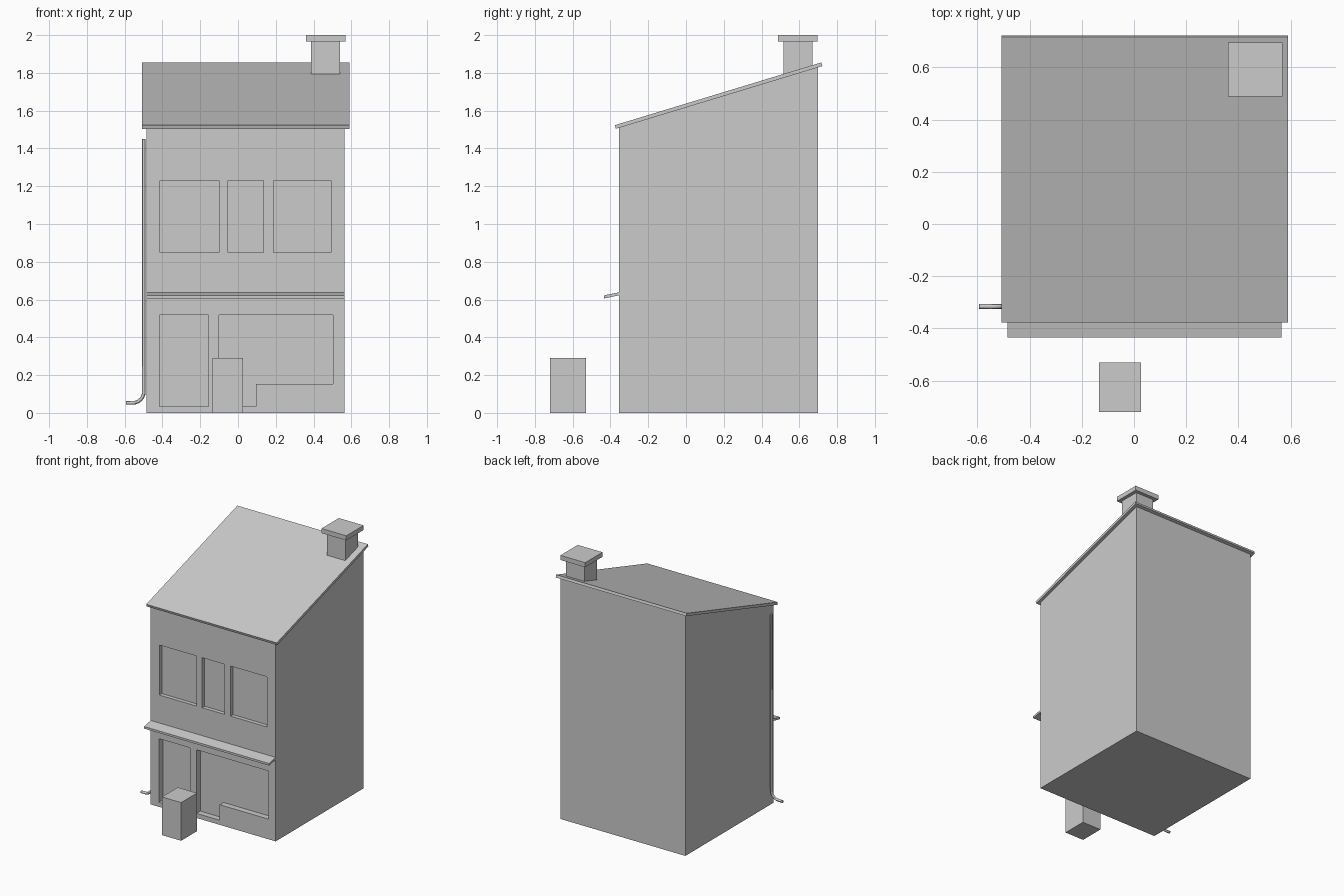
import bpy, bmesh, math
from mathutils import Vector

if "Cube" in bpy.data.objects:
    bpy.data.objects.remove(bpy.data.objects["Cube"])


def finish(name, bm):
    bmesh.ops.recalc_face_normals(bm, faces=bm.faces)
    me = bpy.data.meshes.new(name)
    bm.to_mesh(me)
    bm.free()
    ob = bpy.data.objects.new(name, me)
    bpy.context.collection.objects.link(ob)
    return ob


def loft(bm, ring_a, ring_b):
    """Closed solid between two matching rings."""
    a = [bm.verts.new(p) for p in ring_a]
    b = [bm.verts.new(p) for p in ring_b]
    bm.faces.new(a)
    bm.faces.new(b)
    for i in range(len(a)):
        j = (i + 1) % len(a)
        bm.faces.new((a[i], a[j], b[j], b[i]))


def side_profile(name, pts, x0, x1):
    bm = bmesh.new()
    loft(bm, [(x0, y, z) for y, z in pts], [(x1, y, z) for y, z in pts])
    return finish(name, bm)


def box(name, x, y, z):
    pts = [(y[0], z[0]), (y[1], z[0]), (y[1], z[1]), (y[0], z[1])]
    return side_profile(name, pts, *x)


FRONT = -0.355

# Main walls with a sloping top
walls = side_profile("walls", [(FRONT, 0), (0.70, 0), (0.70, 1.835), (FRONT, 1.513)], -0.485, 0.565)

# Recesses for windows, door and shop front
bm = bmesh.new()


def recess(pts, depth):
    loft(bm, [(x, FRONT - 0.05, z) for x, z in pts],
         [(x, FRONT + depth, z) for x, z in pts])


def rect(x0, x1, z0, z1):
    return [(x0, z0), (x1, z0), (x1, z1), (x0, z1)]


for x0, x1 in ((-0.413, -0.10), (-0.053, 0.135), (0.187, 0.492)):
    recess(rect(x0, x1, 0.85, 1.23), 0.03)
recess(rect(-0.415, -0.155, 0.035, 0.518), 0.045)
recess([(-0.10, 0.035), (0.095, 0.035), (0.095, 0.153), (0.503, 0.153),
        (0.503, 0.518), (-0.10, 0.518)], 0.045)
cutter = finish("recess_cutter", bm)
cutter.hide_render = True
mod = walls.modifiers.new("recesses", 'BOOLEAN')
mod.operation, mod.solver, mod.object = 'DIFFERENCE', 'EXACT', cutter
bpy.context.view_layer.objects.active = walls
bpy.ops.object.modifier_apply(modifier=mod.name)
bpy.data.objects.remove(cutter)

# Roof slab and shop canopy
side_profile("roof", [(-0.371, 1.504), (0.722, 1.836), (0.716, 1.855), (-0.377, 1.523)], -0.507, 0.59)
side_profile("canopy", [(FRONT, 0.622), (FRONT, 0.638), (-0.434, 0.622), (-0.434, 0.606)], -0.485, 0.565)

# Chimney
box("chimney_stack", (0.386, 0.541), (0.515, 0.67), (1.75, 1.97))
box("chimney_cap", (0.36, 0.568), (0.488, 0.696), (1.965, 2.0))

# Street box
box("street_box", (-0.135, 0.026), (-0.72, -0.53), (0, 0.29))

# Drainpipe with an elbow at the foot
px, py, r, foot = -0.498, -0.316, 0.06, 0.053
path = [(px, py, 1.45)]
for i in range(7):
    a = math.radians(15 * i)
    path.append((px - r + r * math.cos(a), py, foot + r - r * math.sin(a)))
path.append((-0.593, py, foot))
bm = bmesh.new()
SIDES, PIPE_R = 12, 0.0095
rings = []
for i, p in enumerate(path):
    t = (Vector(path[min(i + 1, len(path) - 1)]) - Vector(path[max(i - 1, 0)])).normalized()
    if i <= 1:
        t = Vector((0, 0, -1))
    if i >= len(path) - 2:
        t = Vector((-1, 0, 0))
    u, v = Vector((0, 1, 0)), t.cross(Vector((0, 1, 0)))
    angles = [2 * math.pi * k / SIDES for k in range(SIDES)]
    rings.append([bm.verts.new(Vector(p) + PIPE_R * (math.cos(a) * u + math.sin(a) * v)) for a in angles])
for a, b in zip(rings, rings[1:]):
    for k in range(SIDES):
        j = (k + 1) % SIDES
        bm.faces.new((a[k], a[j], b[j], b[k]))
bm.faces.new(rings[0])
bm.faces.new(rings[-1])
pipe = finish("drainpipe", bm)
bpy.context.view_layer.objects.active = pipe
pipe.select_set(True)
bpy.ops.object.shade_smooth_by_angle()
